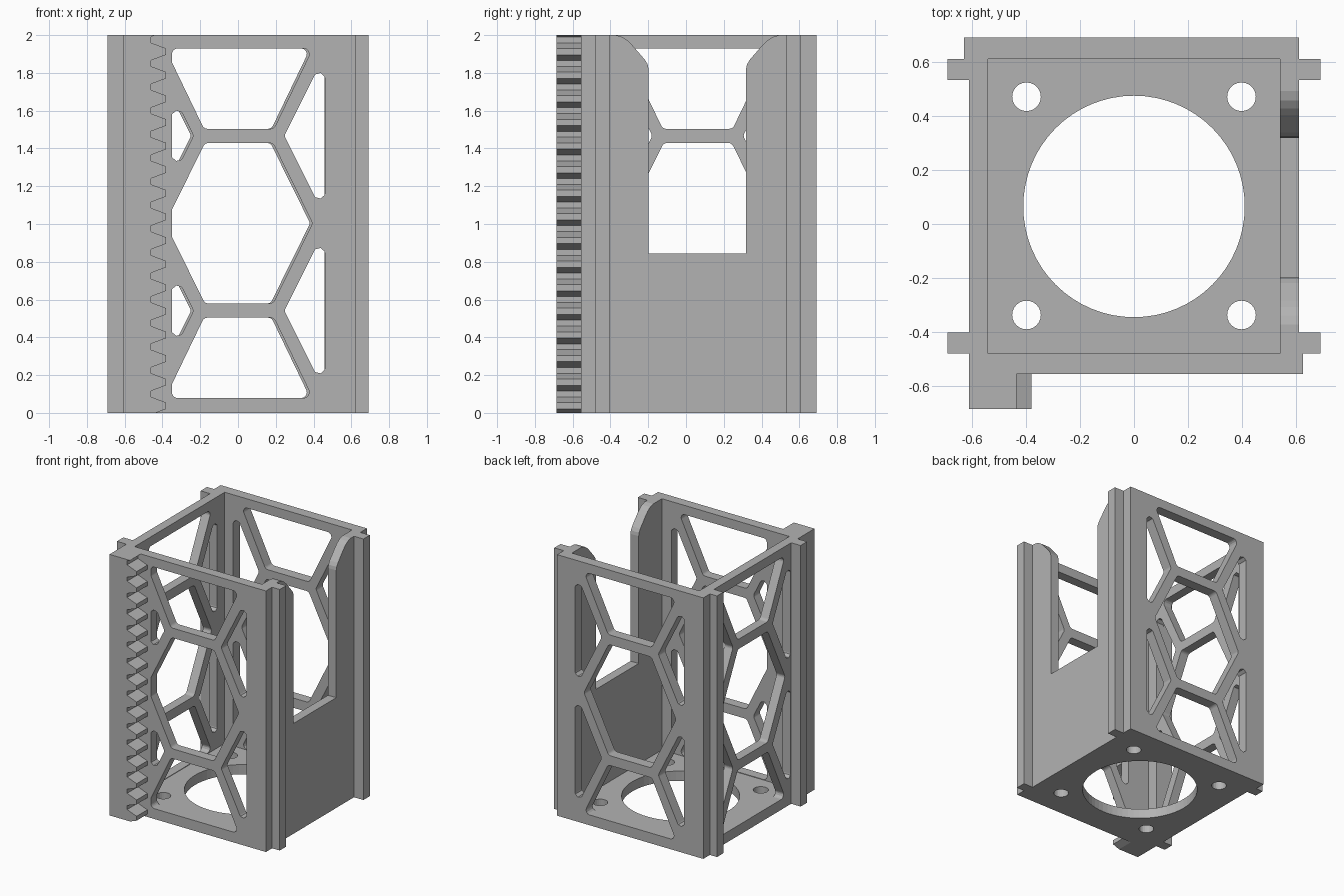
import bpy
import math
from mathutils import Matrix, Vector

cube = bpy.data.objects.get("Cube")
if cube:
    bpy.data.objects.remove(cube, do_unlink=True)

grey = bpy.data.materials.new("plain grey")
grey.use_nodes = True
grey.diffuse_color = (0.45, 0.45, 0.45, 1)
grey.node_tree.nodes["Principled BSDF"].inputs["Base Color"].default_value = (0.45, 0.45, 0.45, 1)

# Local plate axes (across, up, thickness) for each orientation
FACING = {
    "front": ((1, 0, 0), (0, 0, 1), (0, -1, 0)),
    "side": ((0, 1, 0), (0, 0, 1), (1, 0, 0)),
    "flat": ((1, 0, 0), (0, 1, 0), (0, 0, 1)),
}


def plate(name, facing, start, end, loops):
    """Solid plate from an outline and its holes, lying between start and end."""
    curve = bpy.data.curves.new(name, "CURVE")
    curve.dimensions = "2D"
    curve.fill_mode = "BOTH"
    curve.extrude = (end - start) / 2
    for loop in loops:
        spline = curve.splines.new("POLY")
        spline.points.add(len(loop) - 1)
        for point, (u, v) in zip(spline.points, loop):
            point.co = (u, v, 0, 1)
        spline.use_cyclic_u = True
    temp = bpy.data.objects.new(name + " outline", curve)
    bpy.context.collection.objects.link(temp)
    graph = bpy.context.evaluated_depsgraph_get()
    mesh = bpy.data.meshes.new_from_object(temp.evaluated_get(graph))
    bpy.data.objects.remove(temp, do_unlink=True)
    axes = FACING[facing]
    turn = Matrix(axes).transposed().to_4x4()
    middle = Vector([abs(c) for c in axes[2]]) * (start + end) / 2
    mesh.transform(Matrix.Translation(middle) @ turn)
    mesh.materials.clear()
    mesh.materials.append(grey)
    mesh.name = name
    for face in mesh.polygons:
        face.use_smooth = False
        face.material_index = 0
    obj = bpy.data.objects.new(name, mesh)
    bpy.context.collection.objects.link(obj)
    return obj


def rect(u0, u1, v0, v1):
    return [(u0, v0), (u1, v0), (u1, v1), (u0, v1)]


def circle(u, v, radius, steps):
    return [(u + radius * math.cos(math.tau * i / steps),
             v + radius * math.sin(math.tau * i / steps)) for i in range(steps)]


def clip(loop, limit, sign):
    """Keep the part of a loop where sign * u <= sign * limit."""
    result = []
    for a, b in zip(loop, loop[1:] + loop[:1]):
        a_in, b_in = sign * a[0] <= sign * limit, sign * b[0] <= sign * limit
        if a_in:
            result.append(a)
        if a_in != b_in:
            t = (limit - a[0]) / (b[0] - a[0])
            result.append((limit, a[1] + t * (b[1] - a[1])))
    return result


def rounded(loop, radius=0.03, steps=6):
    """Replace every convex corner with an arc."""
    result = []
    for i, corner in enumerate(loop):
        p = Vector(corner)
        before, after = Vector(loop[i - 1]) - p, Vector(loop[(i + 1) % len(loop)]) - p
        half = before.angle(after) / 2
        reach = min(radius / math.tan(half), 0.49 * before.length, 0.49 * after.length)
        r = reach * math.tan(half)
        a, b = before.normalized(), after.normalized()
        centre = p + (a + b).normalized() * reach / math.cos(half)
        first, last = p + a * reach - centre, p + b * reach - centre
        for k in range(steps + 1):
            spoke = first.lerp(last, k / steps).normalized() * r
            result.append(tuple(centre + spoke))
    return result


MID = 1.004  # height of the lattice centre


def lattice(centre, low, high):
    """Honeycomb windows around centre, cut off at low and high."""
    shapes = [[(-0.39, 0), (-0.18, -0.425), (0.18, -0.425),
               (0.39, 0), (0.18, 0.425), (-0.18, 0.425)]]
    for s in (-1, 1):
        shapes.append([(-0.185, 0.5 * s), (0.185, 0.5 * s), (0.39, 0.925 * s), (-0.39, 0.925 * s)])
        for side in (-1, 1):
            shapes.append([(0.24 * side, 0.463 * s), (0.74 * side, 0.463 * s + 1),
                           (0.74 * side, 0.463 * s - 1)])
    return [[(u + centre, v + MID) for u, v in rounded(clip(clip(s, high, 1), low, -1))]
            for s in shapes]


# Honeycomb walls
plate("front_wall", "front", -0.555, -0.48,
      [rect(-0.61, 0.625, 0, 2)] + lattice(0.005, -0.355, 0.455))
plate("back_wall", "front", 0.61, 0.69,
      [rect(-0.63, 0.61, 0, 2)] + lattice(-0.008, -0.46, 0.465))
plate("right_wall", "side", -0.61, -0.54,
      [rect(-0.48, 0.61, 0, 2)] + lattice(0.062, -0.457, 0.457))

# Solid wall with the tall open slot
shoulder = [(0, 1.82), (0.005, 1.845), (0.02, 1.87), (0.085, 1.945),
            (0.11, 1.97), (0.14, 1.99), (0.175, 2)]
slot = [(-0.198 - u, v) for u, v in reversed(shoulder)]
slot += [(-0.198, 0.845), (0.318, 0.845)]
slot += [(0.318 + u, v) for u, v in shoulder]
plate("left_wall", "side", 0.54, 0.61,
      [[(-0.48, 0), (-0.48, 2)] + slot + [(0.61, 2), (0.61, 0)]])

# Floor with the large opening and four screw holes
holes = [circle(0, 0.065, 0.41, 64)]
holes += [circle(x, y, 0.053, 24) for x in (-0.398, 0.398) for y in (-0.337, 0.471)]
plate("floor", "flat", 0, 0.075, [rect(-0.54, 0.54, -0.48, 0.61)] + holes)

# Vertical guide rails on both sides
for side, x0, x1 in (("right", -0.69, -0.61), ("left", 0.61, 0.69)):
    for end, y0, y1 in (("front", -0.48, -0.402), ("back", 0.533, 0.61)):
        plate(f"{end}_{side}_rail", "flat", 0, 2, [rect(x0, x1, y0, y1)])

# Toothed rack on the front
ROOT, TIP, PITCH = -0.46, -0.38, 0.125
teeth = [(-0.61, 0), (-0.435, 0)]
for i in range(16):
    z = i * PITCH
    teeth += [(TIP, z + 0.021), (TIP, z + 0.0545), (ROOT, z + 0.0845), (ROOT, z + 0.116)]
teeth += [(-0.435, 2), (-0.61, 2)]
plate("gear_rack", "front", -0.685, -0.555, [teeth])
